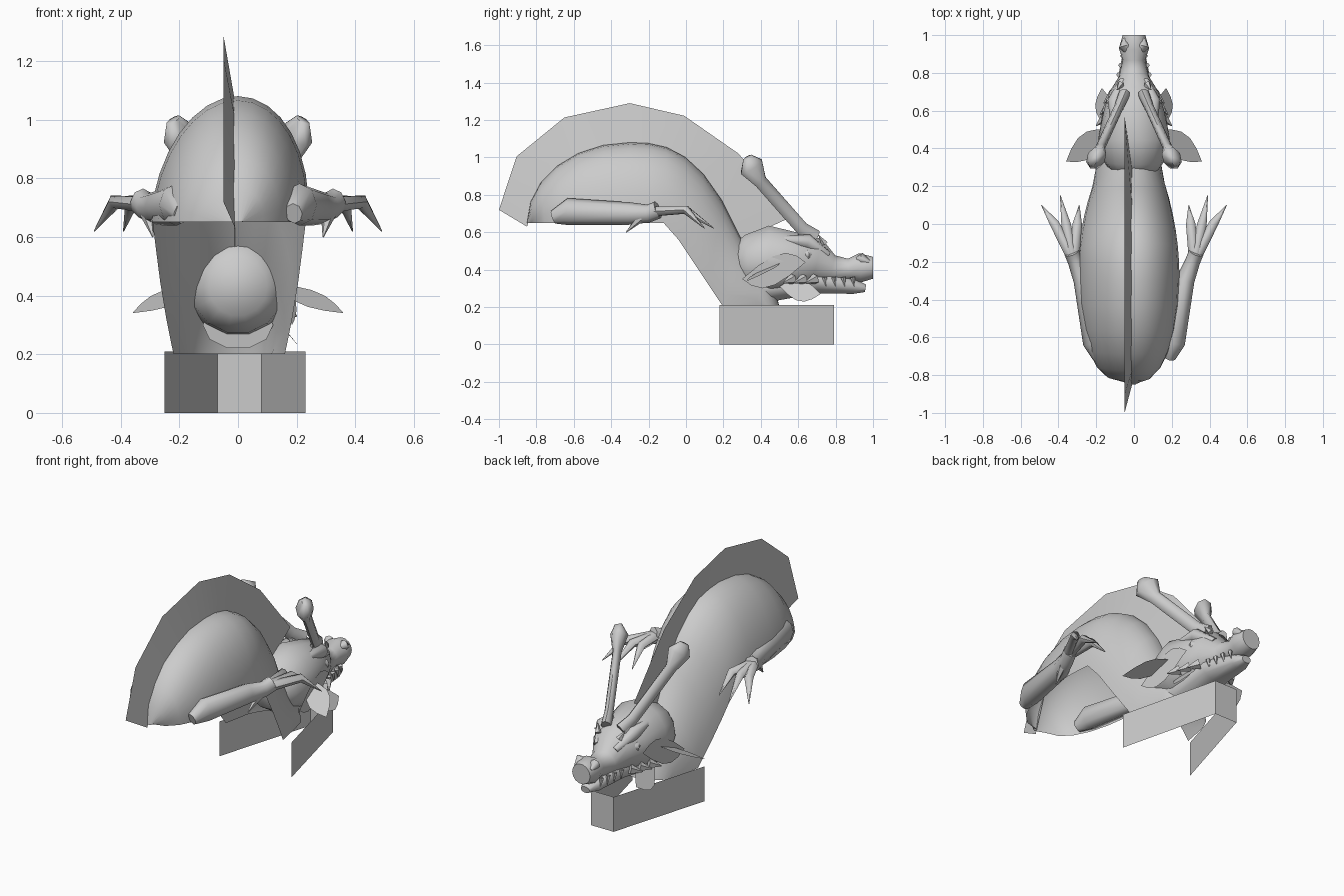
import bpy
import math
from mathutils import Vector

if "Cube" in bpy.data.objects:
    bpy.data.objects.remove(bpy.data.objects["Cube"])

shade = 0.6
grey = bpy.data.materials.new("plain grey")
grey.use_nodes = True
grey.diffuse_color = (shade, shade, shade, 1)
grey.node_tree.nodes["Principled BSDF"].inputs["Base Color"].default_value = grey.diffuse_color


def make(name, verts, faces, mirror=False):
    """Smooth object with sharp edges kept, optionally mirrored left to right."""
    mesh = bpy.data.meshes.new(name)
    mesh.from_pydata(verts, [], faces)
    mesh.materials.append(grey)
    part = bpy.data.objects.new(name, mesh)
    bpy.context.collection.objects.link(part)
    bpy.ops.object.select_all(action='DESELECT')
    part.select_set(True)
    bpy.context.view_layer.objects.active = part
    bpy.ops.object.shade_smooth_by_angle(angle=math.radians(60))
    if mirror:
        modifier = part.modifiers.new("Mirror", 'MIRROR')
        modifier.use_mirror_merge = False
    return part


def skin(rings, closed=False):
    """Quads between successive rings of equal length."""
    count = len(rings[0])
    faces = []
    for start in range(0, count * (len(rings) - 1), count):
        for i in range(count if closed else count - 1):
            j = (i + 1) % count
            faces.append((start + i, start + j, start + count + j, start + count + i))
    return [vert for ring in rings for vert in ring], faces


def tube(name, path, mirror=True, sides=8, tall=1.0):
    """Capped limb through (x, y, z, radius) points; tall stretches its height."""
    points = [Vector(p[:3]) for p in path]
    last = len(points) - 1
    rings = []
    for k, point in enumerate(points):
        along = (points[min(k + 1, last)] - points[max(k - 1, 0)]).normalized()
        across = along.cross(Vector((0, 0, 1))).normalized()
        up = across.cross(along) * tall
        radius = path[k][-1]
        angles = [math.tau * i / sides for i in range(sides)]
        rings.append([point + radius * (across * math.cos(a) + up * math.sin(a)) for a in angles])
    verts, faces = skin(rings, closed=True)
    faces.append(tuple(reversed(range(sides))))
    faces.append(tuple(range(len(verts) - sides, len(verts))))
    return make(name, verts, faces, mirror)


def spike(name, root, tip, radius):
    """Pointed cone from root to tip."""
    return tube(name, [(*root, radius), (*tip, radius / 10)], sides=5)


def leaf(name, root, tip, spread):
    """Thin pointed plate between root and tip, widened by the spread vector."""
    root, tip, spread = Vector(root), Vector(tip), Vector(spread)
    rings = []
    for step in range(6):
        f = step / 5
        middle = root.lerp(tip, f)
        bulge = spread * math.sin(math.pi * f)
        rings.append([middle - bulge, middle + bulge])
    return make(name, *skin(rings), mirror=True)


def arch(t, foot, back, rise, front, drop, power):
    """Side profile (y, z): quarter ellipse at the tail, falling curve at the neck."""
    if t < 0:
        a = math.pi / 2 * (1 + t)
        return -0.3 - back * math.cos(a), foot + rise * math.sin(a)
    run = front * t
    return -0.3 + run, foot + rise - drop * run ** power


def half_ring(rim_y, rim_z, crown_y, crown_z, width):
    """Half ellipse from rim to crown and back, set slightly off centre at the rim."""
    ring = []
    for i in range(17):
        a = math.pi * i / 16
        lift = math.sin(a)
        ring.append((width * math.cos(a) - 0.03 * (1 - lift),
                     rim_y + (crown_y - rim_y) * lift,
                     rim_z + (crown_z - rim_z) * lift))
    return ring


# Arched body, open underneath, and the angular back fin that follows its crown
body_rings, fin_rings = [], []
for step in range(-6, 7):
    t = step / 6
    crown_y, crown_z = arch(t, 0.65, 0.55, 0.43, 0.59, 2.1, 2.7)
    if t < 0:
        rim_y = crown_y + 0.02
        width = 0.03 + 0.24 * math.sin(math.pi / 2 * (1 + t)) ** 0.8
    else:
        rim_y = -0.28 + 0.48 * t
        width = 0.27 - 0.08 * t * t
    rim_z = 0.65 - 1.5 * max(0, rim_y + 0.1)
    body_rings.append(half_ring(rim_y, rim_z, crown_y, crown_z, width))
    if step % 2 == 0:
        fin_y, fin_z = arch(t, 0.72, 0.7, 0.57, 0.87, 0.8, 2)
        fin_rings.append([(-0.01, crown_y, crown_z - 0.02), (-0.05, fin_y, fin_z)])
# The neck runs on inside the head and closes at the throat
body_rings.append(half_ring(0.36, 0.2, 0.45, 0.4, 0.16))
body_rings.append(half_ring(0.4, 0.2, 0.5, 0.2, 0.14))
make("body", *skin(body_rings))
make("back_fin", *skin(fin_rings))

# Wedge-shaped mount, open at the front
wedge = [(-0.25, 0.18), (-0.07, 0.79), (0.08, 0.79), (0.23, 0.18)]
make("mount", *skin([[(x, y, z) for x, y in wedge] for z in (0, 0.21)]))

# Head, lower jaw and face
profile = [(0.25, 0.43, 0.1), (0.33, 0.43, 0.16), (0.45, 0.45, 0.19), (0.6, 0.44, 0.16),
           (0.7, 0.44, 0.13), (0.78, 0.4, 0.08), (0.87, 0.4, 0.06), (0.93, 0.41, 0.08), (1, 0.41, 0.06)]
tube("head", [(0, *station) for station in profile], mirror=False, sides=14)
tube("lower_jaw", [(0, 0.4, 0.3, 0.12), (0, 0.7, 0.34, 0.1), (0, 0.9, 0.31, 0.06), (0, 0.96, 0.3, 0.03)],
     mirror=False, sides=10, tall=0.7)
tube("nostril", [(0.03, 0.9, 0.45, 0.01), (0.05, 0.94, 0.46, 0.03), (0.05, 0.98, 0.44, 0.01)])
tube("brow", [(0.1, 0.5, 0.56, 0.02), (0.1, 0.65, 0.55, 0.04), (0.06, 0.76, 0.48, 0.02)])
tube("eye", [(0.12, 0.61, 0.48, 0.01), (0.12, 0.65, 0.48, 0.03), (0.1, 0.69, 0.48, 0.01)])

# Teeth along the snout, spikes along the brow and cheek
for k in range(4):
    x, y = 0.09 - k / 100, 0.74 + k * 0.05
    spike(f"tooth_{k + 1}", (x, y, 0.36), (x, y + 0.01, 0.31), 0.014)
for k in range(3):
    y = 0.62 + k * 0.06
    spike(f"brow_spike_{k + 1}", (0.07, y, 0.58 - k / 50), (0.09, y - 0.03, 0.65 - k / 30), 0.02)
    spike(f"cheek_spike_{k + 1}", (0.15 - k / 50, y - 0.05, 0.35), (0.2 - k / 50, y - 0.1, 0.33), 0.03)

# Horns with flared tips
tube("horn", [(0.05, 0.69, 0.57, 0.03), (0.08, 0.62, 0.62, 0.025), (0.18, 0.4, 0.87, 0.025),
              (0.2, 0.35, 0.95, 0.05), (0.22, 0.33, 1, 0.02)], tall=1.5)

# Frills behind the jaw
leaf("ear_frill", (0.13, 0.5, 0.44), (0.36, 0.33, 0.34), (0.03, 0.06, 0.02))
leaf("cheek_frill", (0.16, 0.64, 0.44), (0.2, 0.3, 0.35), (0, 0.03, 0.09))
leaf("jaw_frill", (0.14, 0.5, 0.31), (0.17, 0.72, 0.27), (0.05, 0, -0.06))

# Legs and claws
tube("leg", [(0.19, -0.71, 0.68, 0.03), (0.21, -0.63, 0.71, 0.06), (0.27, -0.3, 0.7, 0.05),
             (0.31, -0.2, 0.7, 0.04), (0.33, -0.15, 0.72, 0.04)], tall=1.2)
for k in (-1, 0, 1):
    tube(f"claw_{k + 2}", [(0.32, -0.19, 0.71, 0.03), (0.36 + k * 0.06, 0, 0.72, 0.025),
                           (0.39 + k * 0.1, 0.15 - abs(k) * 0.05, 0.62, 0.002)], sides=6)
spike("thumb_claw", (0.31, -0.24, 0.68), (0.29, -0.32, 0.6), 0.025)
